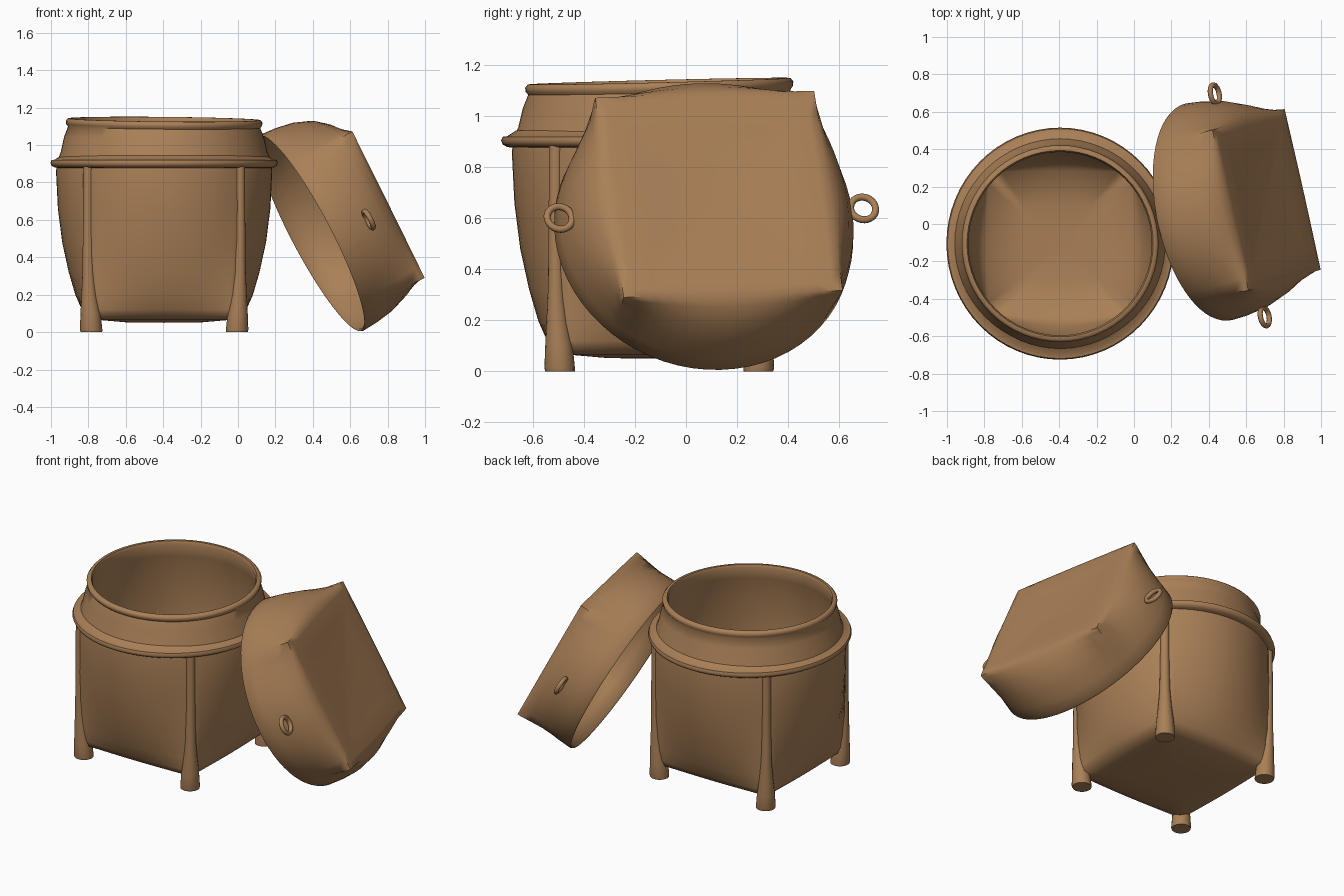
import bpy, bmesh, math
from mathutils import Matrix, Vector

if "Cube" in bpy.data.objects:
    bpy.data.objects.remove(bpy.data.objects["Cube"])

brown = bpy.data.materials.new("woven_brown")
brown.diffuse_color = (0.40, 0.215, 0.095, 1)
brown.use_nodes = True
brown.node_tree.nodes["Principled BSDF"].inputs["Base Color"].default_value = brown.diffuse_color
N = 64


def finish(name, bm, matrix, angle=60):
    bmesh.ops.recalc_face_normals(bm, faces=bm.faces[:])
    bm.transform(matrix)
    me = bpy.data.meshes.new(name)
    bm.to_mesh(me)
    bm.free()
    me.materials.append(brown)
    ob = bpy.data.objects.new(name, me)
    bpy.context.collection.objects.link(ob)
    bpy.context.view_layer.objects.active = ob
    ob.select_set(True)
    bpy.ops.object.shade_smooth_by_angle(angle=math.radians(angle))
    ob.select_set(False)
    return ob


def radius(side, corner, a):
    """Circle when side == corner, square when corner == 1.414 * side."""
    t = (corner / side - 1) / (math.sqrt(2) - 1)
    d = (a + math.pi / 4) % (math.pi / 2) - math.pi / 4
    return side * (1 + t * (1 / math.cos(d) - 1))


def loft(name, rings, z_start, z_end, matrix, tilt=None):
    """Closed shell through (side, corner, z) rings, capped at centre points."""
    bm = bmesh.new()
    loops = []
    for side, corner, z in rings:
        loop = []
        for i in range(N):
            a = 2 * math.pi * i / N
            r = radius(side, corner, a)
            x, y = r * math.cos(a), r * math.sin(a)
            loop.append(bm.verts.new((x, y, z + (tilt(x, y, z) if tilt else 0))))
        loops.append(loop)
    for p, q in zip(loops, loops[1:]):
        for i in range(N):
            j = (i + 1) % N
            bm.faces.new((p[i], p[j], q[j], q[i]))
    for loop, z in ((loops[0], z_start), (loops[-1], z_end)):
        c = bm.verts.new((0, 0, z))
        for i in range(N):
            bm.faces.new((loop[i], loop[(i + 1) % N], c))
    return finish(name, bm, matrix)


# Basket: square base swelling to a round collar, hollow inside
BASE = Matrix.Translation((-0.395, -0.105, 0))
basket = [
    (0.20, 0.27, 0.052), (0.36, 0.50, 0.066), (0.415, 0.575, 0.085),
    (0.44, 0.585, 0.12), (0.475, 0.585, 0.20), (0.51, 0.585, 0.32),
    (0.545, 0.585, 0.48), (0.568, 0.583, 0.66), (0.578, 0.58, 0.86),
    # collar and rolled lip
    (0.57, 0.57, 0.92), (0.553, 0.553, 0.96), (0.535, 0.535, 1.04),
    (0.514, 0.514, 1.095), (0.524, 0.524, 1.108), (0.526, 0.526, 1.125),
    (0.515, 0.515, 1.138), (0.498, 0.498, 1.138), (0.490, 0.490, 1.12),
    # inside wall and floor
    (0.505, 0.505, 1.04), (0.535, 0.535, 0.92), (0.545, 0.55, 0.66),
    (0.52, 0.56, 0.48), (0.485, 0.56, 0.32), (0.44, 0.555, 0.18),
    (0.39, 0.54, 0.12), (0.2, 0.27, 0.09)]
loft("basket_body", basket, 0.05, 0.085, BASE,
     lambda x, y, z: (0.025 * y - 0.01 * x) * max(0, (z - 0.9) / 0.24))

# Flange band that the lid rests on
bm = bmesh.new()
profile = [(0.55, 0.875), (0.585, 0.88), (0.602, 0.89), (0.608, 0.905),
           (0.602, 0.920), (0.585, 0.922), (0.55, 0.945)]
bands = [[bm.verts.new((r * math.cos(2 * math.pi * i / N),
                        r * math.sin(2 * math.pi * i / N) * 1.02, z))
          for i in range(N)] for r, z in profile]
for k in range(len(bands)):
    p, q = bands[k], bands[(k + 1) % len(bands)]
    for i in range(N):
        j = (i + 1) % N
        bm.faces.new((p[i], p[j], q[j], q[i]))
finish("collar_flange", bm, BASE)

# Corner legs: stubby feet tapering into a ridge up each corner
leg = [(0.550, 0.058, 0.0), (0.552, 0.060, 0.012), (0.556, 0.054, 0.10),
       (0.566, 0.042, 0.20), (0.572, 0.032, 0.32), (0.575, 0.027, 0.60),
       (0.573, 0.027, 0.89)]
for k, name in enumerate(("back_right", "back_left", "front_left", "front_right")):
    a = math.pi / 4 + k * math.pi / 2
    bm = bmesh.new()
    loops = [[bm.verts.new((d * math.cos(a) + r * math.cos(math.pi * i / 8),
                            d * math.sin(a) + r * math.sin(math.pi * i / 8), z))
              for i in range(16)] for d, r, z in leg]
    for p, q in zip(loops, loops[1:]):
        for i in range(16):
            j = (i + 1) % 16
            bm.faces.new((p[i], p[j], q[j], q[i]))
    bm.faces.new(loops[0])
    bm.faces.new(loops[-1])
    finish(name + "_leg", bm, BASE, 45)

# Lid: leaning frame with z along the crown's outward normal
n = Vector((0.871, 0.181, 0.456)).normalized()
u = Vector((-0.22, 0.975, 0.03))
u = (u - n * u.dot(n)).normalized()
v = n.cross(u)
LID = Matrix.Translation((0.712, 0.13, 0.697)) @ Matrix((u, v, n)).transposed().to_4x4()
lid = [
    (0.10, 0.12, -0.012), (0.30, 0.41, -0.005), (0.41, 0.57, 0.0),
    (0.445, 0.622, -0.004), (0.485, 0.622, -0.03), (0.53, 0.615, -0.085),
    (0.568, 0.605, -0.18), (0.586, 0.596, -0.28), (0.592, 0.592, -0.36),
    (0.586, 0.586, -0.372), (0.576, 0.576, -0.365),
    # inside
    (0.565, 0.575, -0.28), (0.545, 0.58, -0.18), (0.505, 0.585, -0.095),
    (0.45, 0.585, -0.045), (0.41, 0.57, -0.025), (0.2, 0.27, -0.028)]
loft("lid", lid, -0.014, -0.03, LID)

# Cord loops on two opposite sides of the lid
for name, s in (("front_lid_loop", -1), ("back_lid_loop", 1)):
    bpy.ops.mesh.primitive_torus_add(major_segments=28, minor_segments=10,
                                     major_radius=0.05, minor_radius=0.014)
    ob = bpy.context.object
    ob.name = name
    ob.data.transform(LID @ Matrix.Translation((s * 0.61, 0, -0.168)))
    ob.data.materials.append(brown)
    bpy.ops.object.shade_smooth()
    ob.select_set(False)
